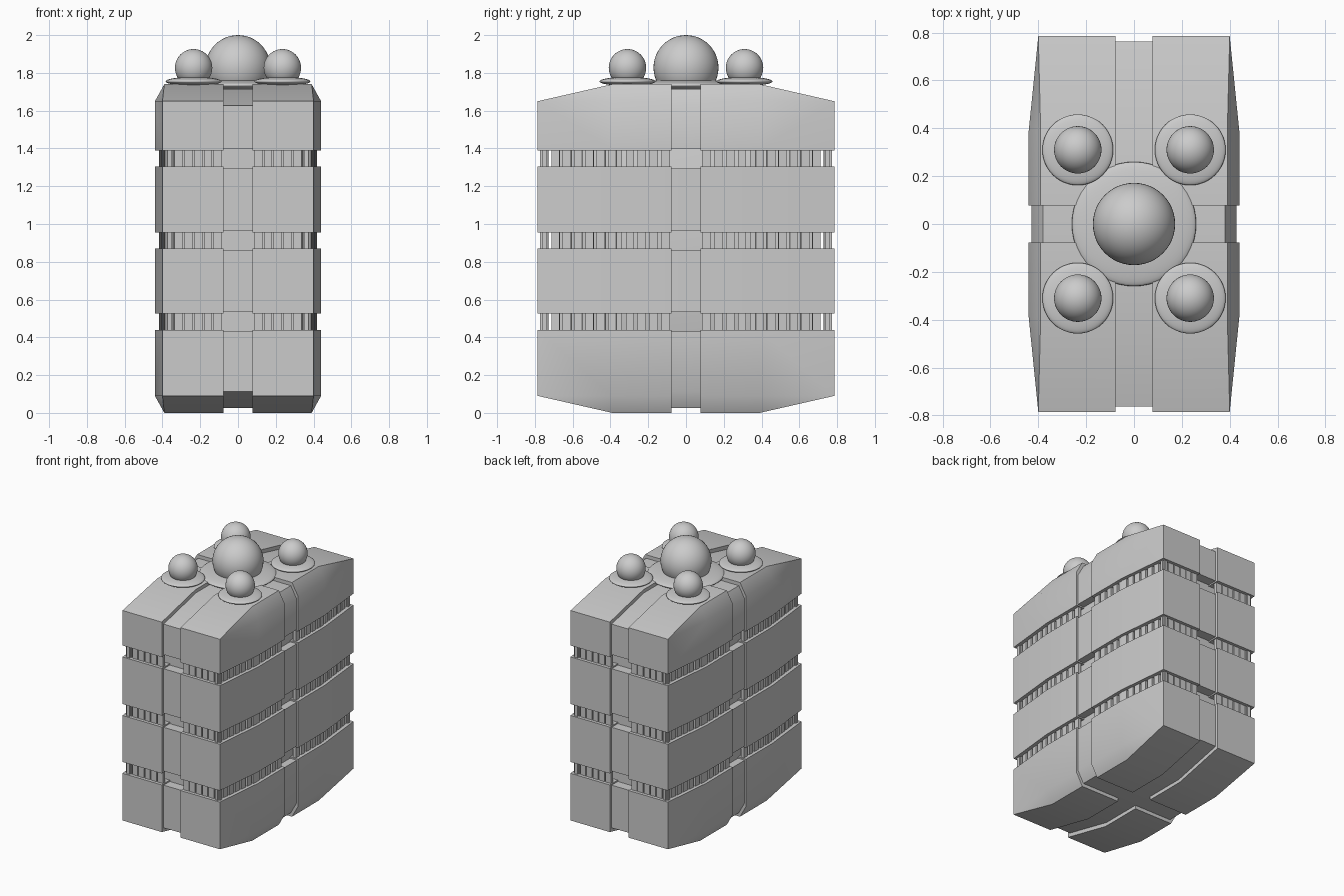
import bpy, bmesh, math
from mathutils import Vector

if "Cube" in bpy.data.objects:
    bpy.data.objects.remove(bpy.data.objects["Cube"])

GAPS = [(0.44, 0.525), (0.87, 0.955), (1.305, 1.39)]
G = 0.077      # half width of the vertical grooves
MID = 0.87     # body centre height


def finish(name, bm, angle=40):
    bmesh.ops.recalc_face_normals(bm, faces=bm.faces)
    me = bpy.data.meshes.new(name)
    bm.to_mesh(me)
    bm.free()
    ob = bpy.data.objects.new(name, me)
    bpy.context.collection.objects.link(ob)
    bpy.ops.object.select_all(action='DESELECT')
    bpy.context.view_layer.objects.active = ob
    ob.select_set(True)
    bpy.ops.object.shade_smooth_by_angle(angle=math.radians(angle))
    return ob


def hull(bm):
    bmesh.ops.delete(bm, geom=list(bm.faces) + list(bm.edges), context='EDGES_FACES')
    bmesh.ops.remove_doubles(bm, verts=bm.verts, dist=1e-5)
    res = bmesh.ops.convex_hull(bm, input=list(bm.verts))
    junk = [v for v in res['geom_interior'] + res['geom_unused']
            if isinstance(v, bmesh.types.BMVert)]
    bmesh.ops.delete(bm, geom=list(set(junk)), context='VERTS')


def body_part(name, scale, cuts):
    """Tapered body shape, scaled about its centre and trimmed by planes (point, outward normal)."""
    bm = bmesh.new()
    sx, sy, sz = scale
    for a in (-1, 1):
        for b in (-1, 1):
            for c in (-1, 1):
                for x, y, z in ((0.40, 0.785, 0.78), (0.44, 0.39, 0.78), (0.39, 0.39, 0.87)):
                    bm.verts.new((a * x * sx, b * y * sy, MID + c * z * sz))
    hull(bm)
    for co, no in cuts:
        bmesh.ops.bisect_plane(bm, geom=bm.verts[:] + bm.edges[:] + bm.faces[:],
                               plane_co=co, plane_no=no, clear_outer=True)
        hull(bm)
    bmesh.ops.dissolve_limit(bm, angle_limit=0.01, verts=bm.verts, edges=bm.edges)
    return finish(name, bm)


# outer armour panels and recessed inner straps, one layer per level
lows = [-1] + [g[1] for g in GAPS]
highs = [g[0] for g in GAPS] + [3]
for i, (lo, hi) in enumerate(zip(lows, highs)):
    for sx in (-1, 1):
        for sy in (-1, 1):
            body_part(f"panel_{i}", (1, 1, 1), [
                ((0, 0, lo), (0, 0, -1)), ((0, 0, hi), (0, 0, 1)),
                ((sx * G, 0, 0), (-sx, 0, 0)), ((0, sy * G, 0), (0, -sy, 0))])
    body_part(f"inner_strap_{i}", (0.975, 0.972, 0.97), [
        ((0, 0, lo + 0.01), (0, 0, -1)), ((0, 0, hi - 0.01), (0, 0, 1))])

# deep core visible through the gaps
body_part("core", (0.85, 0.88, 0.9), [])

# ring of upright slats in each gap
OFF = 0.035
corner = Vector((0.40 - OFF, 0.785 - OFF))
runs = [(Vector((G + 0.03, 0.785 - OFF)), corner),
        (corner, Vector((0.44 - OFF, 0.39))),
        (Vector((0.44 - OFF, 0.36)), Vector((0.44 - OFF, G + 0.03)))]
for i, (lo, hi) in enumerate(GAPS):
    bm = bmesh.new()
    for p, q in runs:
        n = max(1, round((q - p).length / 0.057))
        t = (q - p).normalized()
        w = Vector((-t.y, t.x)) * 0.012
        t = t * 0.022
        for k in range(n + 1):
            c = p.lerp(q, k / n)
            for sx in (-1, 1):
                for sy in (-1, 1):
                    ring = [c + t + w, c - t + w, c - t - w, c + t - w]
                    b, u = [[bm.verts.new((r.x * sx, r.y * sy, z)) for r in ring]
                            for z in (lo - 0.005, hi + 0.005)]
                    for m in range(4):
                        bm.faces.new((b[m], b[m - 1], u[m - 1], u[m]))
                    bm.faces.new(b)
                    bm.faces.new(u)
    finish(f"slats_{i}", bm)


# roof domes on rounded flanges
def ball(name, loc, size):
    bm = bmesh.new()
    bmesh.ops.create_uvsphere(bm, u_segments=48, v_segments=24, radius=1)
    bmesh.ops.scale(bm, vec=size, verts=bm.verts)
    bmesh.ops.translate(bm, vec=loc, verts=bm.verts)
    finish(name, bm, 60)


ball("main_dome", (0, 0, 1.828), (0.172, 0.172, 0.172))
ball("main_flange", (0, 0, 1.735), (0.26, 0.26, 0.032))
for sx in (-1, 1):
    for sy in (-1, 1):
        x, y = sx * 0.235, sy * 0.31
        ball("small_dome", (x, y, 1.827), (0.099, 0.099, 0.099))
        ball("small_flange", (x, y, 1.755), (0.148, 0.148, 0.024))
